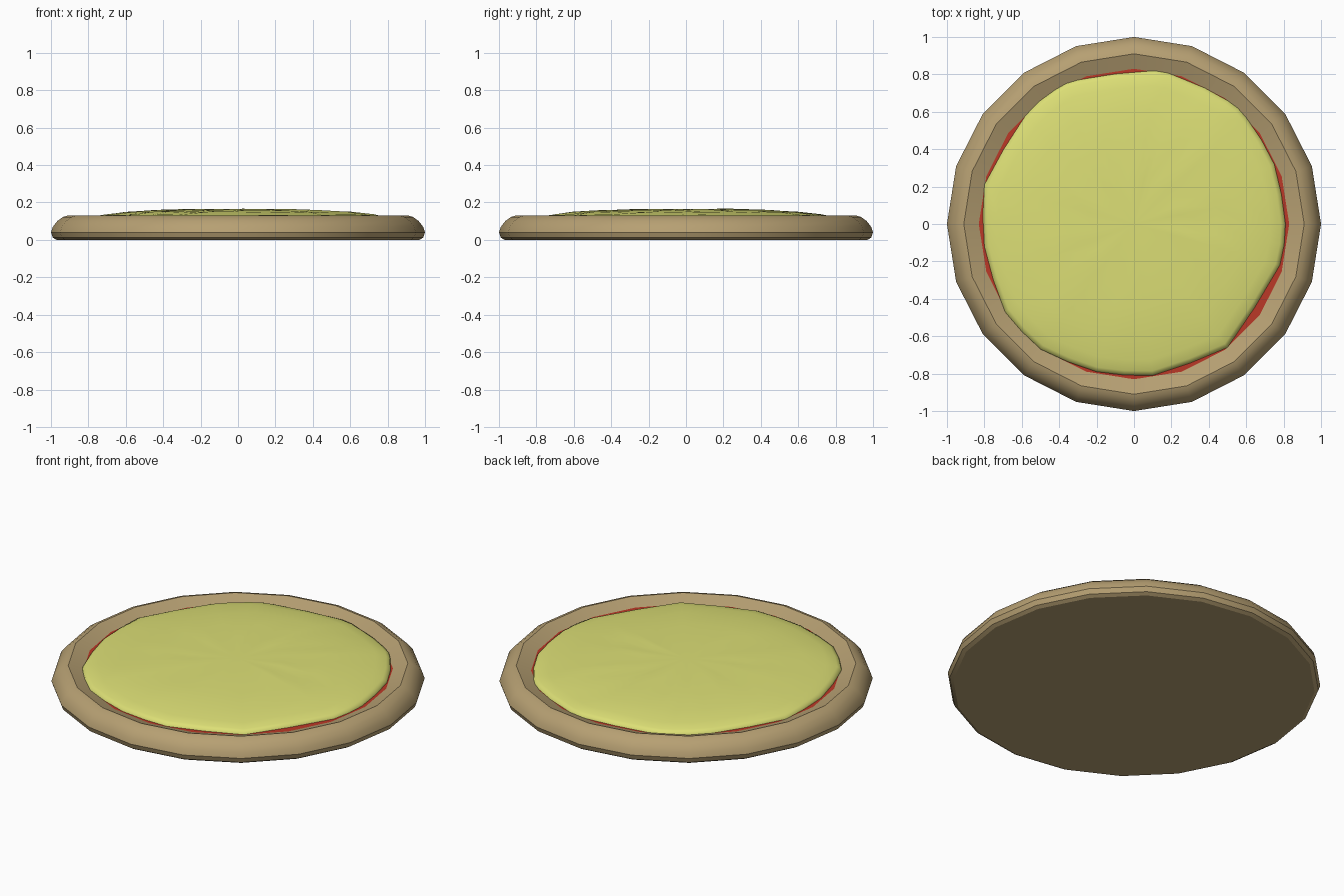
import bpy, bmesh, math, random
from mathutils import Vector

if "Cube" in bpy.data.objects:
    bpy.data.objects.remove(bpy.data.objects["Cube"])

random.seed(4)
SIDES = 20

def material(name, color):
    m = bpy.data.materials.new(name)
    m.diffuse_color = (*color, 1)
    m.use_nodes = True
    m.node_tree.nodes["Principled BSDF"].inputs["Base Color"].default_value = m.diffuse_color
    return m

def finish(name, bm, mat, angle):
    bmesh.ops.recalc_face_normals(bm, faces=bm.faces)
    me = bpy.data.meshes.new(name)
    bm.to_mesh(me)
    bm.free()
    ob = bpy.data.objects.new(name, me)
    bpy.context.collection.objects.link(ob)
    me.materials.append(mat)
    bpy.context.view_layer.objects.active = ob
    ob.select_set(True)
    bpy.ops.object.shade_smooth_by_angle(angle=math.radians(angle))
    ob.select_set(False)
    return ob

def skin(bm, rings):
    for a, b in zip(rings, rings[1:]):
        n = len(a)
        for i in range(n):
            j = (i + 1) % n
            bm.faces.new((a[i], a[j], b[j], b[i]))

def circle(bm, r, z):
    return [bm.verts.new((r * math.cos(math.tau * i / SIDES),
                          r * math.sin(math.tau * i / SIDES), z)) for i in range(SIDES)]

# crust: rounded rim, inner slope and flat underside
bm = bmesh.new()
profile = [(0.97, 0.0), (0.99, 0.012), (1.0, 0.04), (0.99, 0.07),
           (0.965, 0.102), (0.935, 0.123), (0.91, 0.13), (0.83, 0.10)]
rings = [circle(bm, r, z) for r, z in profile]
skin(bm, rings)
bm.faces.new(rings[0][::-1])
finish("crust", bm, material("baked_dough", (0.47, 0.35, 0.17)), 25)

# sauce: flat disc filling the crust
bm = bmesh.new()
bm.faces.new(circle(bm, 0.83, 0.10))
finish("sauce", bm, material("tomato", (0.50, 0.04, 0.02)), 30)

# cheese: uneven outline lofted into a low, lumpy dome
outline = [(0.81, 0.0), (0.75, 0.32), (0.6, 0.57), (0.5, 0.66), (0.25, 0.78),
           (0.11, 0.82), (-0.3, 0.77), (-0.42, 0.72), (-0.58, 0.58), (-0.8, 0.21),
           (-0.8, -0.12), (-0.69, -0.47), (-0.5, -0.67), (-0.2, -0.79),
           (0.1, -0.81), (0.5, -0.66), (0.78, -0.22)]
edge = []
for p, q in zip(outline, outline[1:] + outline[:1]):
    p, q = Vector(p), Vector(q)
    edge += [p, (p + q) / 2 * 1.01]
bm = bmesh.new()
layers = [(1.0, 0.10), (0.995, 0.112), (0.97, 0.122), (0.9, 0.134), (0.75, 0.148),
          (0.55, 0.158), (0.3, 0.164)]
rings = []
for s, z in layers:
    lump = 0.003 if s < 0.96 else 0
    rings.append([bm.verts.new((p.x * s, p.y * s, z + random.uniform(-lump, lump)))
                  for p in edge])
skin(bm, rings)
top = bm.verts.new((0, 0, 0.166))
for i, v in enumerate(rings[-1]):
    bm.faces.new((v, rings[-1][(i + 1) % len(edge)], top))
finish("cheese", bm, material("melted_cheese", (0.72, 0.74, 0.18)), 60)
